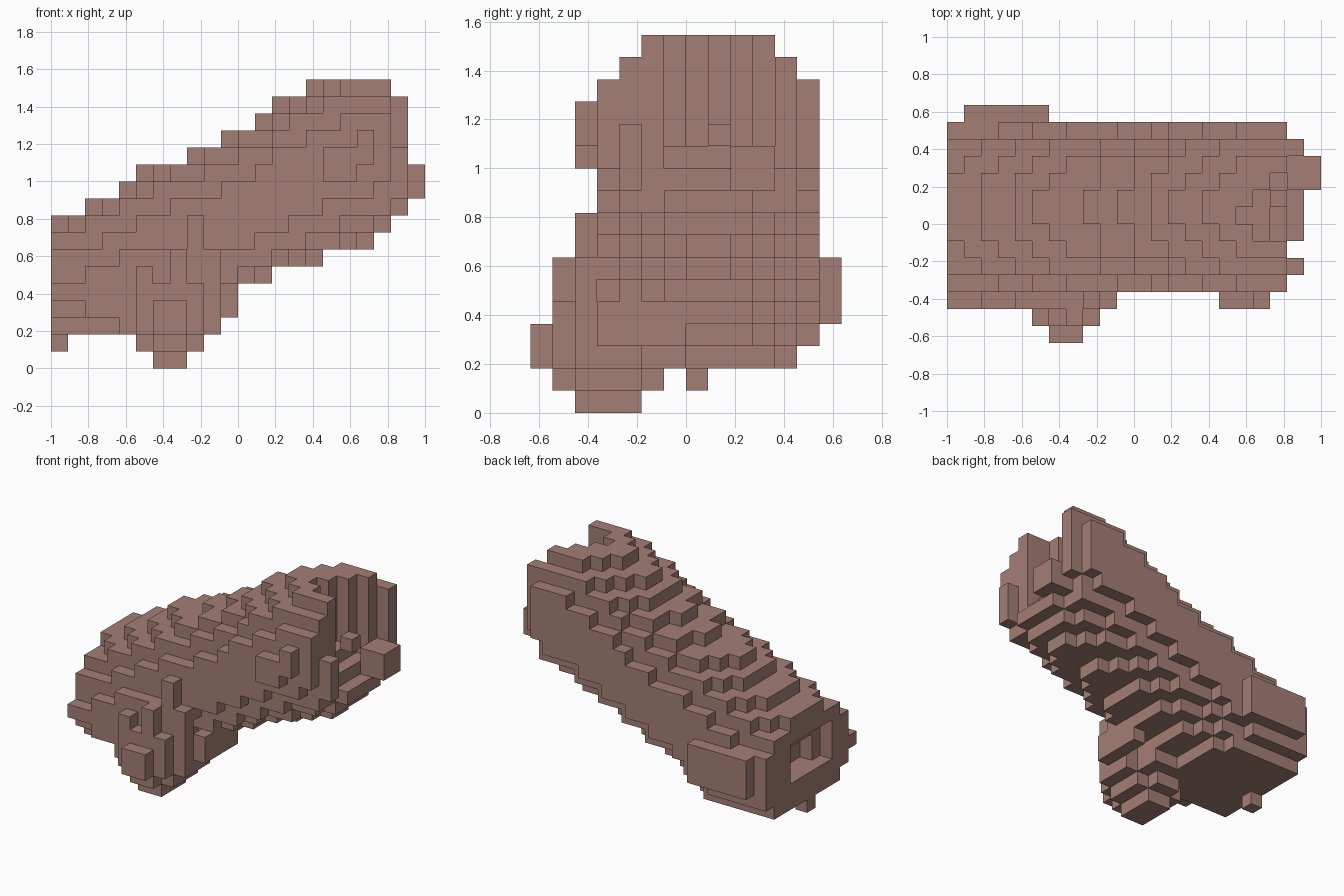
import bpy
import bmesh
from mathutils import Vector

old = bpy.data.objects.get("Cube")
if old:
    bpy.data.objects.remove(old, do_unlink=True)

UNIT = 2 / 22
ORIGIN = Vector((-11, -7, 0))

bark = bpy.data.materials.new("dusty_brown")
bark.use_nodes = True
colour = (0.37, 0.21, 0.18, 1)
bark.diffuse_color = colour
bark.node_tree.nodes["Principled BSDF"].inputs["Base Color"].default_value = colour


def box(x, y, z):
    """All cells in three inclusive ranges."""
    return {(i, j, k) for i in range(x[0], x[1] + 1)
            for j in range(y[0], y[1] + 1) for k in range(z[0], z[1] + 1)}


def build(name, cells, others=()):
    """Skin a set of cells, leaving out faces hidden by neighbours."""
    bm = bmesh.new()
    for cell in cells:
        centre = Vector(cell) + Vector((0.5, 0.5, 0.5)) + ORIGIN
        for axis in range(3):
            for sign in (-1, 1):
                n = Vector((0, 0, 0))
                n[axis] = sign
                beside = tuple(int(c + d) for c, d in zip(cell, n))
                if beside in cells or beside in others:
                    continue
                u = Vector((0, 0, 0))
                u[(axis + 1) % 3] = 0.5
                v = n.cross(u)
                mid = centre + n / 2
                bm.faces.new([bm.verts.new((mid + c) * UNIT)
                              for c in (-u - v, u - v, u + v, v - u)])
    bmesh.ops.remove_doubles(bm, verts=bm.verts, dist=UNIT / 100)
    mesh = bpy.data.meshes.new(name)
    bm.to_mesh(mesh)
    bm.free()
    mesh.materials.append(bark)
    obj = bpy.data.objects.new(name, mesh)
    bpy.context.collection.objects.link(obj)


# Slanted log: a round cross-section between lower and upper outlines
upper = [8.7, 9.3, 9.9, 10.5001, 11, 11.6, 12, 12.4, 12.7, 13.2, 13.6,
         14.2, 14.8, 15.6, 16.1, 16.6, 17.2, 17.8, 17.9, 17.9, 16]
lower = [1.6, 1.4, 1.2, 1.1, 1.1, 1.3, 1.8, 2.6, 3.2, 3.6, 4.1,
         4.6, 5.1, 5.6, 6, 6.4, 6.6, 7, 7.3, 8, 9]
log = set()
for i, (lo, hi) in enumerate(zip(lower, upper)):
    width = 4 if i == len(upper) - 1 else 5
    mid, half = (lo + hi) / 2, (hi - lo) / 2
    belly = 2.5 if i < 8 else 2
    for j in range(3, 13):
        across = abs(j + 0.5 - 8) / width
        if across < 1:
            top = mid + half * (1 - across ** 2) ** 0.5
            bottom = mid - half * (1 - across ** belly) ** (1 / belly)
            log |= box((i, i), (j, j), (max(2, round(bottom)), min(17, round(top)) - 1))

# Swellings along the sides
log |= box((1, 5), (13, 13), (4, 6))
log |= box((0, 1), (2, 2), (4, 4)) | box((2, 3), (2, 2), (3, 5))
log |= box((4, 7), (2, 2), (3, 6)) | box((8, 8), (2, 2), (3, 8))
log |= box((9, 9), (2, 2), (3, 6))
log |= box((16, 17), (2, 2), (11, 12)) | box((18, 18), (2, 2), (12, 13))

# Open mouth at the high end: stepped notch, cavity and broken rim
for j, start in zip(range(6, 10), (18, 17, 18, 19)):
    log -= box((start, 20), (j, j), (12, 16))
log -= box((19, 19), (6, 9), (11, 11))
log -= box((20, 20), (4, 10), (10, 16))
log |= box((20, 20), (4, 4), (10, 12))
log |= box((20, 20), (11, 11), (11, 15))
log |= box((20, 20), (9, 10), (10, 11))
log |= box((19, 19), (8, 8), (12, 12))

# Shallow dent in the low end
log -= box((0, 0), (5, 9), (4, 6))
log -= box((1, 1), (6, 8), (4, 5))

# Stepped branch stump below the front
stump = box((6, 7), (2, 4), (0, 0))
stump |= box((5, 8), (2, 4), (1, 1)) | box((6, 7), (1, 5), (1, 1))
stump |= box((4, 9), (2, 4), (2, 3)) | box((5, 8), (1, 6), (2, 4))
stump |= box((6, 7), (0, 0), (2, 3)) | box((10, 10), (3, 6), (3, 4))
stump |= box((7, 7), (1, 1), (5, 6)) | box((5, 5), (1, 1), (5, 5))
stump -= log

# Small pegs at both ends
high_peg = box((21, 21), (9, 10), (10, 11))
low_peg = box((0, 0), (7, 7), (1, 1))

build("log", log, stump | high_peg | low_peg)
build("branch_stump", stump, log)
build("high_end_peg", high_peg, log)
build("low_end_peg", low_peg, log)
